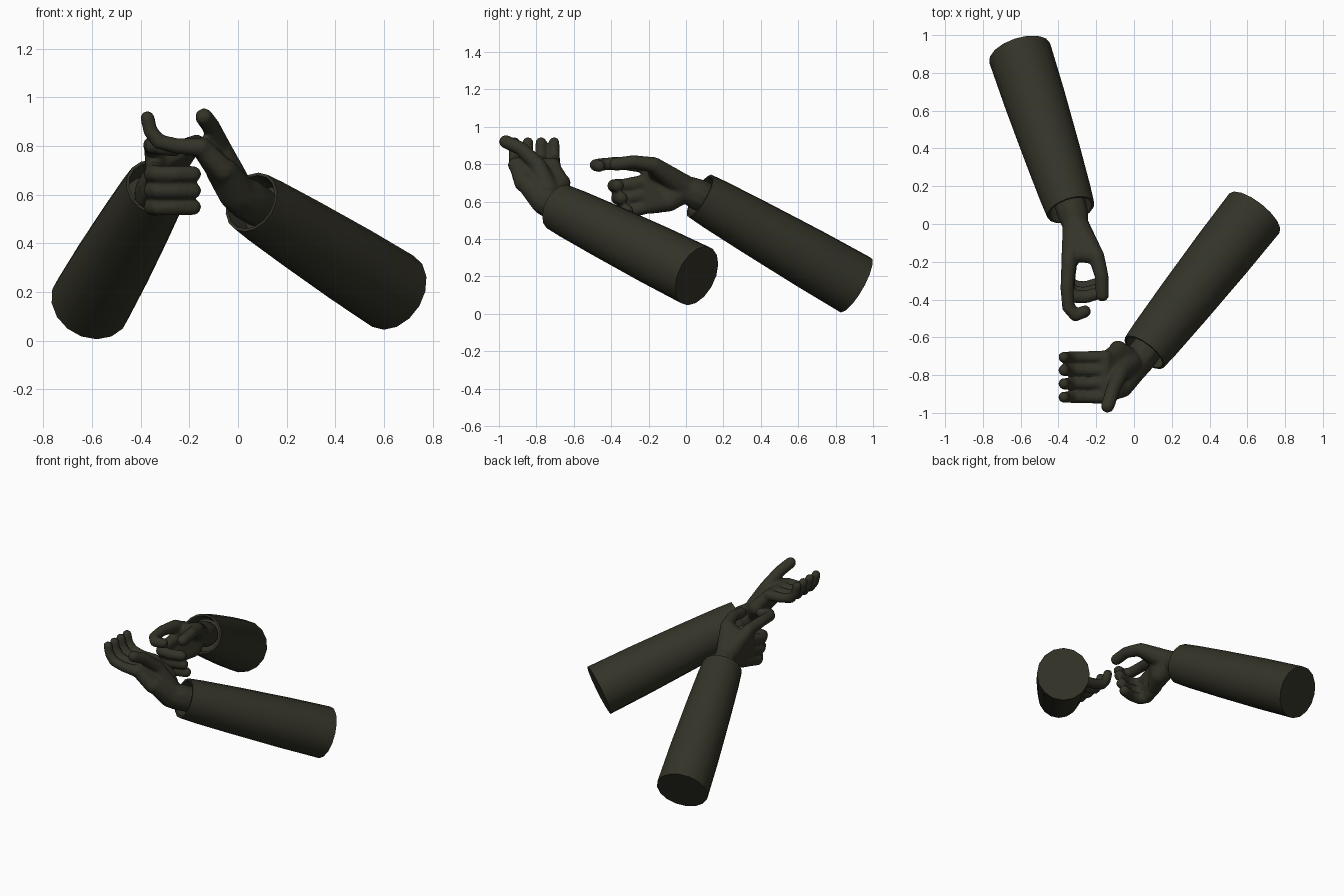
import bpy, bmesh, math
from mathutils import Vector, Matrix

if "Cube" in bpy.data.objects:
    bpy.data.objects.remove(bpy.data.objects["Cube"])

olive = bpy.data.materials.new("dark olive")
olive.diffuse_color = (0.034, 0.033, 0.021, 1)
olive.use_nodes = True
olive.node_tree.nodes["Principled BSDF"].inputs["Base Color"].default_value = olive.diffuse_color


def make_object(name, bm):
    me = bpy.data.meshes.new(name)
    bm.to_mesh(me)
    bm.free()
    me.materials.append(olive)
    ob = bpy.data.objects.new(name, me)
    bpy.context.collection.objects.link(ob)
    return ob


def hull(bm, balls):
    """Convex skin around balls given as (x, y, z, radius)."""
    part = bmesh.new()
    for x, y, z, r in balls:
        bmesh.ops.create_icosphere(part, subdivisions=2, radius=r,
                                   matrix=Matrix.Translation((x, y, z)))
    for f in list(part.faces):
        part.faces.remove(f)
    for e in list(part.edges):
        part.edges.remove(e)
    res = bmesh.ops.convex_hull(part, input=part.verts[:])
    loose = [v for v in part.verts if not v.link_faces]
    bmesh.ops.delete(part, geom=loose, context='VERTS')
    bmesh.ops.recalc_face_normals(part, faces=part.faces[:])
    me = bpy.data.meshes.new("temp")
    part.to_mesh(me)
    part.free()
    bm.from_mesh(me)
    bpy.data.meshes.remove(me)


def chain(bm, balls):
    for a, b in zip(balls, balls[1:]):
        hull(bm, [a, b])


def hand(name, hulls, chains):
    bm = bmesh.new()
    for h in hulls:
        hull(bm, h)
    for c in chains:
        chain(bm, c)
    ob = make_object(name, bm)
    # fuse the pieces into one soft skin
    rm = ob.modifiers.new("fuse", 'REMESH')
    rm.mode = 'VOXEL'
    rm.voxel_size = 0.009
    rm.use_smooth_shade = True
    sm = ob.modifiers.new("soften", 'SMOOTH')
    sm.factor = 0.5
    sm.iterations = 5
    return ob


def sleeve(name, elbow, cuff, sides=16):
    """Tapered tube, capped at the elbow, hollow at the cuff."""
    elbow, cuff = Vector(elbow), Vector(cuff)
    axis = cuff - elbow
    rot = axis.to_track_quat('Z', 'Y').to_matrix()
    profile = [(0, 0.169), (0.3, 0.163), (0.65, 0.15), (0.9, 0.138),
               (1, 0.130), (1, 0.118), (0.9, 0.105)]
    bm = bmesh.new()
    rings = []
    for t, r in profile:
        rings.append([bm.verts.new(elbow + axis * t + rot @ Vector(
            (r * math.cos(2 * math.pi * i / sides),
             r * math.sin(2 * math.pi * i / sides), 0))) for i in range(sides)])
    for a, b in zip(rings, rings[1:]):
        for i in range(sides):
            j = (i + 1) % sides
            bm.faces.new((a[i], a[j], b[j], b[i]))
    bm.faces.new(rings[0][::-1])
    bm.faces.new(rings[-1])
    bmesh.ops.recalc_face_normals(bm, faces=bm.faces[:])
    ob = make_object(name, bm)
    bpy.ops.object.select_all(action='DESELECT')
    bpy.context.view_layer.objects.active = ob
    ob.select_set(True)
    bpy.ops.object.shade_smooth_by_angle(angle=math.radians(40))
    return ob


sleeve("right_sleeve", (-0.605, 0.905, 0.155), (-0.335, 0.075, 0.63))
sleeve("left_sleeve", (0.637, 0.057, 0.203), (0.055, -0.68, 0.57))

# right hand: index and thumb reach forward, three fingers curl inward
wrist = (-0.31, 0.0, 0.67, 0.070)
thumb_joint = (-0.20, -0.17, 0.795, 0.044)
palm = [
    [(-0.345, 0.13, 0.605, 0.085), (-0.325, 0.06, 0.64, 0.085), wrist],
    [wrist, (-0.345, -0.20, 0.785, 0.042), (-0.33, -0.19, 0.575, 0.042),
     (-0.29, -0.09, 0.60, 0.055)],
    [wrist, thumb_joint, (-0.32, -0.15, 0.74, 0.05)],
]
fingers = [
    # index
    [(-0.345, -0.20, 0.79, 0.042), (-0.355, -0.34, 0.805, 0.036),
     (-0.347, -0.44, 0.80, 0.035), (-0.31, -0.483, 0.795, 0.034),
     (-0.26, -0.463, 0.79, 0.034)],
    # thumb
    [wrist, thumb_joint, (-0.170, -0.28, 0.812, 0.037),
     (-0.168, -0.375, 0.80, 0.037)],
]
for z, back, base in ((0.685, 0, 0.71), (0.617, 0.02, 0.645), (0.55, 0.05, 0.58)):
    fingers.append([(-0.34, -0.19, base, 0.042), (-0.352, -0.34 + back, z, 0.037),
                    (-0.33, -0.382 + back, z, 0.036), (-0.26, -0.387 + back, z, 0.035),
                    (-0.185, -0.365 + back, z, 0.035)])
hand("right_hand", palm, fingers)

# left hand: open palm facing up, fingertips bent upward
wrist = (0.0, -0.755, 0.605, 0.080)
palm = [
    [(0.09, -0.635, 0.548, 0.085), (0.04, -0.70, 0.58, 0.088), wrist],
    [wrist, (-0.085, -0.665, 0.70, 0.05), (-0.05, -0.86, 0.70, 0.05)],
    [(-0.03, -0.77, 0.65, 0.065), (-0.085, -0.67, 0.71, 0.045),
     (-0.06, -0.87, 0.70, 0.05), (-0.155, -0.715, 0.795, 0.037),
     (-0.15, -0.905, 0.795, 0.042)],
]
fingers = [[(-0.02, -0.74, 0.66, 0.065), (-0.072, -0.79, 0.795, 0.044),
            (-0.112, -0.88, 0.882, 0.038), (-0.14, -0.964, 0.920, 0.037)]]
for y in (-0.705, -0.775, -0.845, -0.917):
    fingers.append([(-0.15, y, 0.795, 0.037), (-0.25, y, 0.800, 0.033),
                    (-0.325, y, 0.818, 0.032), (-0.360, y, 0.862, 0.030),
                    (-0.372, y, 0.916, 0.030)])
hand("left_hand", palm, fingers)
